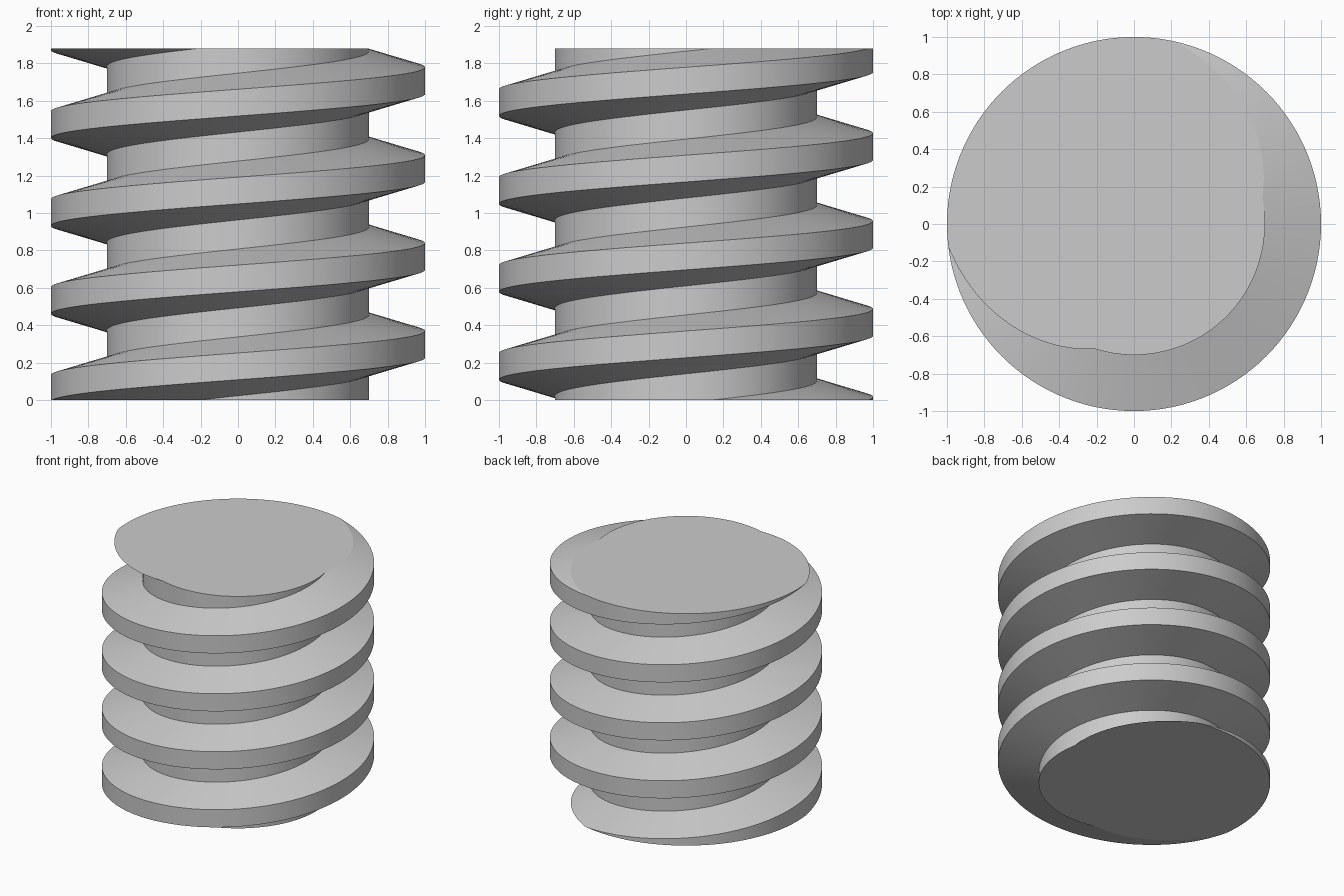
import bpy, bmesh
from math import cos, sin, tau, radians
from mathutils import Vector

cube = bpy.data.objects.get("Cube")
if cube:
    bpy.data.objects.remove(cube, do_unlink=True)

PITCH, HEIGHT, STEPS = 0.47, 1.88, 120
CORE, CREST = 0.70, 1.0
# Thread profile over one pitch: (radius, height at angle zero)
PROFILE = [(CORE, 0.14), (CREST, 0.226), (CREST, 0.369), (CORE, 0.455)]

# Plain grey material
grey = bpy.data.materials.new("plain grey")
grey.use_nodes = True
colour = (0.6, 0.6, 0.6, 1)
grey.diffuse_color = colour
grey.node_tree.nodes["Principled BSDF"].inputs["Base Color"].default_value = colour

# Sweep the profile along a right-handed helix; each turn joins the next
bm = bmesh.new()
first, last = -2 * STEPS, 5 * STEPS
rows = {}
for i in range(first, last + STEPS + 1):
    a = tau * i / STEPS
    rows[i] = [bm.verts.new((r * cos(a), r * sin(a), z + PITCH * i / STEPS))
               for r, z in PROFILE]
for i in range(first, last):
    here = rows[i] + [rows[i + STEPS][0]]
    ahead = rows[i + 1] + [rows[i + 1 + STEPS][0]]
    for k in range(len(PROFILE)):
        bm.faces.new((here[k], ahead[k], ahead[k + 1], here[k + 1]))

# Cut both ends flat
for z, direction in ((0, -1), (HEIGHT, 1)):
    bmesh.ops.bisect_plane(bm, geom=bm.verts[:] + bm.edges[:] + bm.faces[:],
                           plane_co=Vector((0, 0, z)),
                           plane_no=Vector((0, 0, direction)), clear_outer=True)
loose = [v for v in bm.verts if not v.link_faces]
bmesh.ops.delete(bm, geom=loose, context='VERTS')

# Cap the ends
bmesh.ops.holes_fill(bm, edges=[e for e in bm.edges if e.is_boundary], sides=0)
bmesh.ops.recalc_face_normals(bm, faces=bm.faces[:])

mesh = bpy.data.meshes.new("threaded_rod")
bm.to_mesh(mesh)
bm.free()
mesh.materials.append(grey)
rod = bpy.data.objects.new("threaded_rod", mesh)
bpy.context.collection.objects.link(rod)

# Smooth sides with crisp thread edges
bpy.ops.object.select_all(action='DESELECT')
rod.select_set(True)
bpy.context.view_layer.objects.active = rod
bpy.ops.object.shade_smooth_by_angle(angle=radians(12))
